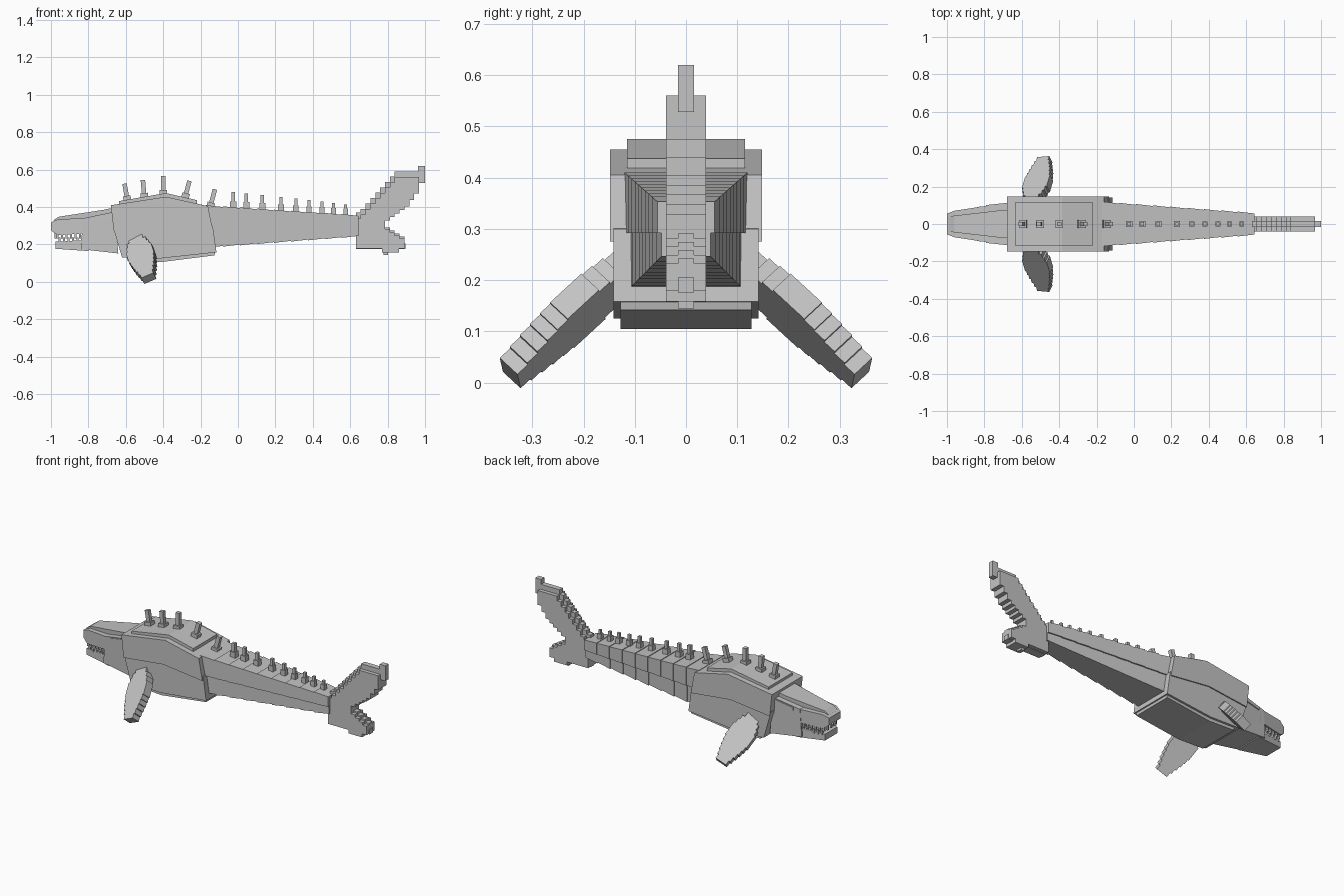
import bpy
import bmesh
from math import sin, cos, radians
from mathutils import Vector, Matrix

default = bpy.data.objects.get("Cube")
if default:
    bpy.data.objects.remove(default, do_unlink=True)

GREY = (0.55, 0.55, 0.55, 1)
skin = bpy.data.materials.new("plain grey")
skin.use_nodes = True
skin.diffuse_color = GREY
for node in skin.node_tree.nodes:
    if node.type == 'BSDF_PRINCIPLED':
        node.inputs["Base Color"].default_value = GREY


def finish(name, bm):
    bmesh.ops.recalc_face_normals(bm, faces=bm.faces)
    mesh = bpy.data.meshes.new(name)
    bm.to_mesh(mesh)
    bm.free()
    mesh.materials.append(skin)
    part = bpy.data.objects.new(name, mesh)
    bpy.context.scene.collection.objects.link(part)
    return part


def interp(x, points):
    """Piecewise linear value at x."""
    if x <= points[0][0]:
        return points[0][1]
    for (xa, va), (xb, vb) in zip(points, points[1:]):
        if x <= xb:
            return va + (vb - va) * (x - xa) / (xb - xa)
    return points[-1][1]


def add_prism(bm, profile, width):
    """Side profile in x and z, widened both ways along y."""
    rings = []
    for side in (-1, 1):
        rings.append([bm.verts.new((x, side * (width(x) if callable(width) else width), z))
                      for x, z in profile])
    near, far = rings
    bm.faces.new(near)
    bm.faces.new(far[::-1])
    count = len(profile)
    for i in range(count):
        j = (i + 1) % count
        bm.faces.new((near[i], far[i], far[j], near[j]))


def prism(name, profile, width):
    bm = bmesh.new()
    add_prism(bm, profile, width)
    return finish(name, bm)


def add_box(bm, size, frame):
    bmesh.ops.create_cube(bm, size=1, matrix=frame @ Matrix.Diagonal((*size, 1)))


def add_block(bm, xa, xb, za, zb, half):
    centre = Matrix.Translation(((xa + xb) / 2, 0, (za + zb) / 2))
    add_box(bm, (xb - xa, 2 * half, zb - za), centre)


# Trunk: lower body, belly plate, overhanging shell and raised back plate
prism("lower_body", [(-.67, .3), (-.4, .33), (-.135, .3), (-.115, .158),
                     (-.42, .125), (-.62, .13)], .141)
prism("belly_plate", [(-.6, .15), (-.12, .17), (-.125, .142),
                      (-.42, .105), (-.59, .112)], .128)
prism("back_shell", [(-.68, .41), (-.385, .455), (-.16, .405), (-.135, .275),
                     (-.4, .305), (-.665, .275)], .148)
prism("back_plate", [(-.635, .432), (-.385, .475), (-.22, .437),
                     (-.22, .38), (-.635, .38)], .115)


# Head
def head_width(x):
    return interp(x, [(-1, .055), (-.95, .075), (-.83, .092), (-.66, .11)])


prism("skull", [(-.66, .375), (-.83, .34), (-.84, .175), (-.64, .152)], head_width)
prism("upper_jaw", [(-.8, .34), (-.96, .336), (-1, .318), (-1, .275),
                    (-.965, .25), (-.8, .26)], head_width)
prism("lower_jaw", [(-.78, .225), (-.975, .215), (-.975, .177), (-.8, .165)],
      lambda x: head_width(x) - .006)
prism("head_ridge", [(-.66, .398), (-.72, .385), (-.96, .348), (-.99, .328), (-.66, .3)],
      lambda x: interp(x, [(-1, .04), (-.7, .075)]))
prism("brow", [(-.66, .37), (-.79, .343), (-.79, .325), (-.66, .345)],
      lambda x: head_width(x) + .005)

# Teeth along both jaw edges
bm = bmesh.new()
for side in (-1, 1):
    for i in range(6):
        for upper in (True, False):
            x = -.965 + i * .024 + (0 if upper else .011)
            y = side * (head_width(x) - .014)
            z = .245 if upper else .222
            add_box(bm, (.011, .011, .028), Matrix.Translation((x, y, z)))
for i in range(-1, 2):
    add_box(bm, (.011, .012, .03), Matrix.Translation((-.975, i * .035, .248)))
finish("teeth", bm)

# Tail: tapering segments, each with a wide upper half and narrower lower half
SEGMENTS = 9
TAIL_START, TAIL_END = -.17, .645


def tail_at(x):
    t = (x - TAIL_START) / (TAIL_END - TAIL_START)
    half = .12 - .06 * t
    return half, .41 - .053 * t, .182 + .06 * t


step = (TAIL_END - TAIL_START) / SEGMENTS
for i in range(SEGMENTS):
    xa = TAIL_START + i * step
    xb = xa + step
    half_a, top_a, low_a = tail_at(xa)
    half_b, top_b, low_b = tail_at(xb)
    lip = .004
    middle = .292

    def upper_width(x):
        return interp(x, [(xa, half_a), (xb, half_b - lip)])

    prism(f"tail_upper_{i + 1}", [(xa, top_a), (xb, top_b - lip), (xb, middle), (xa, middle)],
          upper_width)
    prism(f"tail_lower_{i + 1}", [(xa, middle), (xb, middle), (xb, low_b + lip), (xa, low_a)],
          lambda x: upper_width(x) - .008)


# Back spines: square pad and a leaning peg
def spine(name, x, base, top, lean, size):
    bm = bmesh.new()
    turn = Matrix.Rotation(radians(lean), 4, 'Y')
    frame = Matrix.Translation((x, 0, base)) @ turn
    height = (top - base) / cos(radians(lean))
    add_box(bm, (size * 1.7, size * 1.7, .05), frame @ Matrix.Translation((0, 0, .005)))
    add_box(bm, (size, size, height), frame @ Matrix.Translation((0, 0, height / 2)))
    finish(name, bm)


for i, (x, base, top, lean) in enumerate([
        (-.59, .43, .525, -10), (-.5, .445, .545, -5), (-.4, .46, .565, 0),
        (-.285, .445, .54, 15), (-.15, .395, .495, 15)]):
    spine(f"trunk_spine_{i + 1}", x, base, top, lean, .024)
for i, x in enumerate([-.025, .045, .13, .23, .31, .38, .45, .51, .575]):
    base = tail_at(x)[1]
    spine(f"tail_spine_{i + 1}", x, base, base + .08 - i * .0035, 0, .02 - i * .0007)

# Tail fin: stepped columns, a thick layer around a thin taller core
UPPER_TOP = [(.65, .37), (.85, .59)]
UPPER_LOW = [(.7, .23), (.77, .27), (.8, .33), (.9, .4), (.96, .48)]
LOWER_TOP = [(.72, .3), (.78, .3), (.8, .29), (.88, .24)]
COLUMNS = 13
for name, half, trim in (("fin_core", .016, 0), ("fin_sides", .039, .03)):
    bm = bmesh.new()
    width = .026
    for i in range(COLUMNS):
        xa = .63 + i * width
        x = xa + width / 2
        add_block(bm, xa, xa + width, interp(x, UPPER_LOW), interp(x, UPPER_TOP) - trim, half)
        if x < .88:
            add_block(bm, xa, xa + width, .176 + trim * .1, interp(x, LOWER_TOP) - trim * .3, half)
    finish(name, bm)
bm = bmesh.new()
add_block(bm, .962, 1, .528, .62, .016)
add_block(bm, .778, .802, .145, .2, .016)
add_block(bm, .86, .895, .176, .205, .016)
add_block(bm, .77, .86, .158, .2, .039)
finish("fin_tips", bm)

# Flippers: stepped slabs slanting down and outward, twisted along their length
CHORDS = [(0, .08), (.12, .115), (.3, .145), (.5, .145), (.75, .115), (1, .07)]
SLICES = 11
for side, name in ((1, "left_flipper"), (-1, "right_flipper")):
    bm = bmesh.new()
    root, tip = Vector((-.54, .13, .215)), Vector((-.48, .333, .028))
    along = (tip - root).normalized()
    twist = radians(20)
    chord = Vector((cos(twist), sin(twist) * .7, sin(twist) * .7))
    chord = (chord - along * chord.dot(along)).normalized()
    normal = along.cross(chord)
    turn = Matrix((chord, along, normal)).transposed().to_4x4()
    length = (tip - root).length
    for i in range(SLICES):
        t = i / (SLICES - 1)
        frame = Matrix.Translation(root.lerp(tip, t)) @ turn
        add_box(bm, (interp(t, CHORDS), length / (SLICES - 1), .05), frame)
    bmesh.ops.scale(bm, vec=(1, side, 1), verts=bm.verts)
    finish(name, bm)
